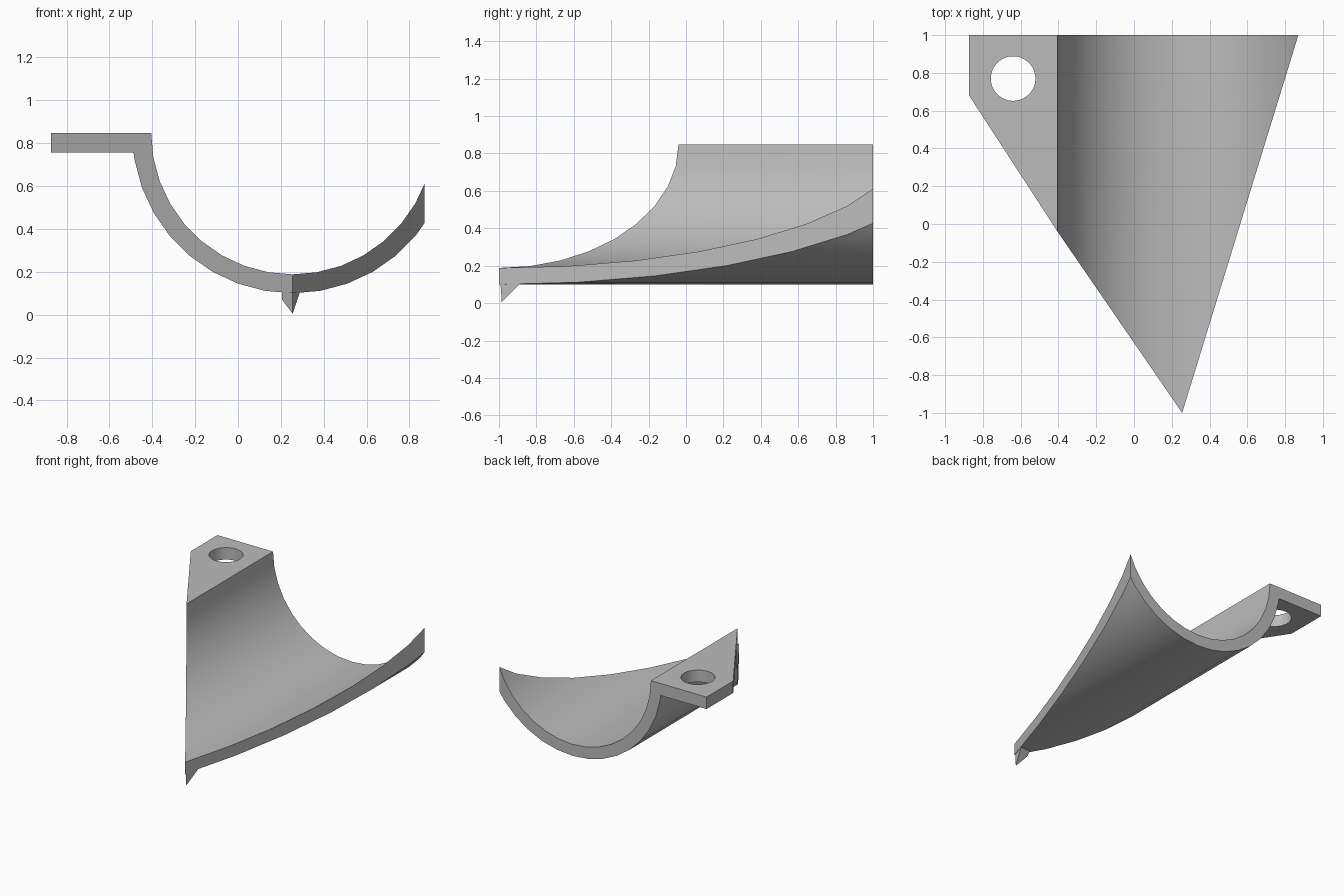
import bpy, bmesh
from math import sin, cos, asin, radians, sqrt
from mathutils import Vector

cube = bpy.data.objects.get("Cube")
if cube:
    bpy.data.objects.remove(cube, do_unlink=True)

grey = bpy.data.materials.new("plain grey")
grey.use_nodes = True
colour = (0.5, 0.5, 0.5, 1)
grey.diffuse_color = colour
grey.node_tree.nodes["Principled BSDF"].inputs["Base Color"].default_value = colour


def make_object(name, bm):
    bmesh.ops.recalc_face_normals(bm, faces=bm.faces[:])
    mesh = bpy.data.meshes.new(name)
    bm.to_mesh(mesh)
    bm.free()
    mesh.materials.append(grey)
    obj = bpy.data.objects.new(name, mesh)
    bpy.context.collection.objects.link(obj)
    return obj


def activate(obj):
    bpy.ops.object.select_all(action='DESELECT')
    obj.select_set(True)
    bpy.context.view_layer.objects.active = obj


# Trough profile: flange on the right side joined to a half-round shell
CX, TOP = 0.255, 0.848
INNER, OUTER, THICK = 0.66, 0.748, 0.091
FLANGE_X = -0.873


def arc(radius, degrees):
    return [(CX - radius * cos(radians(a)), TOP - radius * sin(radians(a))) for a in degrees]


inner = arc(INNER, range(0, 181, 10))
outer = [(CX - sqrt(OUTER**2 - THICK**2), TOP - THICK)] + arc(OUTER, range(10, 181, 10))
profile = [(FLANGE_X, TOP)] + inner + outer[::-1] + [(FLANGE_X, TOP - THICK)]

bm = bmesh.new()
face = bm.faces.new([bm.verts.new((x, 1, z)) for x, z in profile])
sweep = bmesh.ops.extrude_face_region(bm, geom=[face], use_keep_orig=True)
bmesh.ops.translate(bm, vec=(0, -2.1, 0),
                    verts=[v for v in sweep["geom"] if isinstance(v, bmesh.types.BMVert)])

# Vertical cuts that taper the trough to a point at the front
outline = [(FLANGE_X, 0.68), (-0.405, -0.04), (CX, -1), (0.87, 1)]
for a, b in zip(outline, outline[1:]):
    outward = Vector((b[1] - a[1], a[0] - b[0], 0))
    cut = bmesh.ops.bisect_plane(bm, geom=bm.verts[:] + bm.edges[:] + bm.faces[:],
                                 dist=1e-5, plane_co=(*a, 0), plane_no=outward, clear_outer=True)
    rim = [e for e in cut["geom_cut"] if isinstance(e, bmesh.types.BMEdge)]
    bmesh.ops.edgenet_fill(bm, edges=rim)
trough = make_object("trough_with_flange", bm)

# Round bolt hole through the flange
bpy.ops.mesh.primitive_cylinder_add(vertices=48, radius=0.118, depth=0.5,
                                    location=(-0.64, 0.77, TOP))
drill = bpy.context.object
drill.hide_render = True
activate(trough)
mod = trough.modifiers.new("bolt hole", 'BOOLEAN')
mod.operation = 'DIFFERENCE'
mod.solver = 'EXACT'
mod.object = drill
bpy.ops.object.modifier_apply(modifier=mod.name)
bpy.data.objects.remove(drill, do_unlink=True)
bpy.ops.object.shade_smooth_by_angle(angle=radians(30))

# Small pointed spur under the front tip
bm = bmesh.new()
left, right, back = 0.205, 0.287, -0.89
for co in [(CX, -0.995, 0.15), (left, -0.922, 0.15), (left, back, 0.13), (right, back, 0.13),
           (left, -0.922, 0.07), (left, back, 0.1), (right, back, 0.1), (CX, -0.985, 0.005)]:
    bm.verts.new(co)
bmesh.ops.convex_hull(bm, input=bm.verts[:])
make_object("tip_spur", bm)
